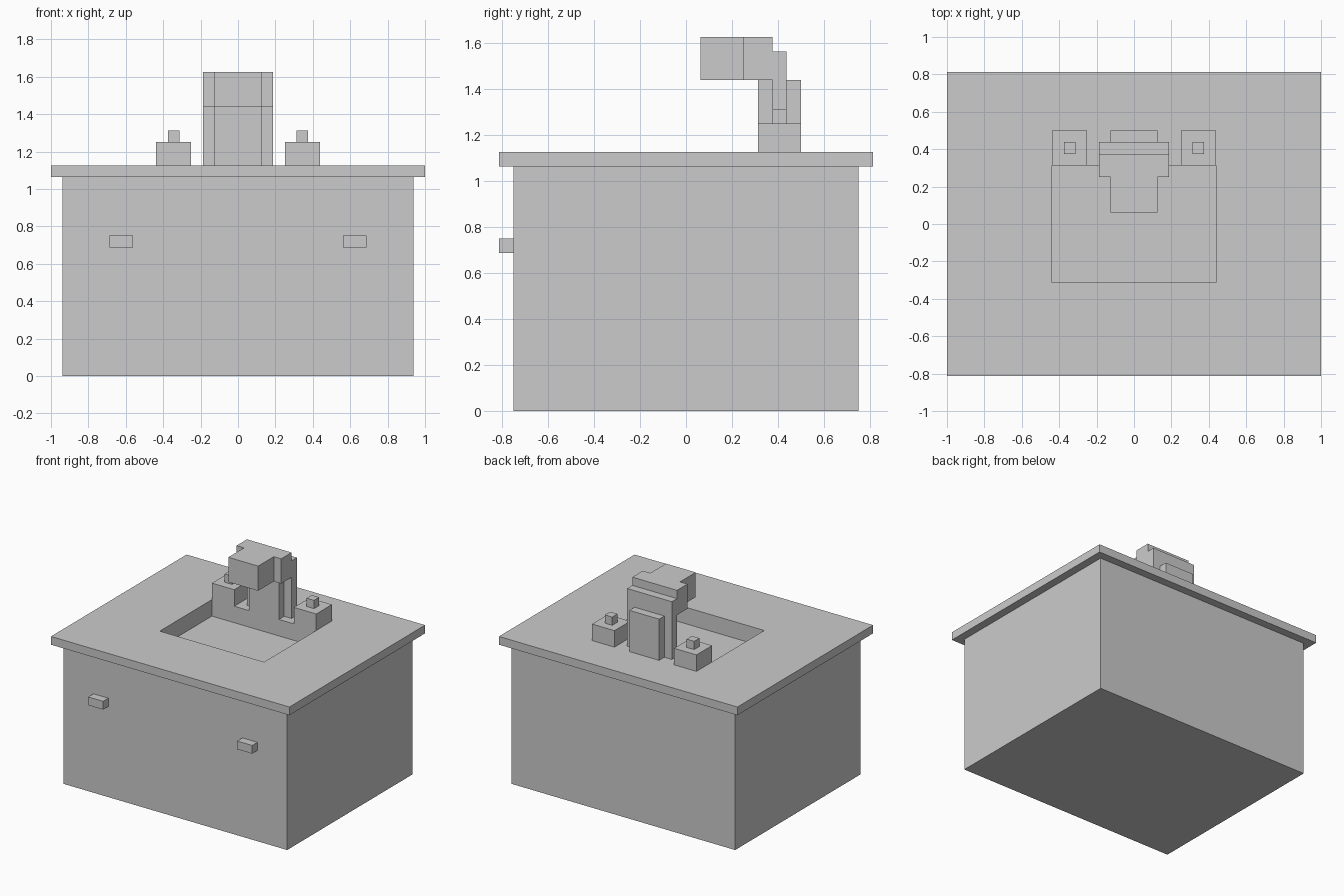
import bpy, bmesh
from mathutils import Matrix, Vector

if "Cube" in bpy.data.objects:
    bpy.data.objects.remove(bpy.data.objects["Cube"])

U = 1 / 16  # the model sits on a regular grid of sixteenths


def box(name, x, y, z):
    """Box from (min, max) ranges given in grid units."""
    lo, hi = (Vector(v) * U for v in zip(x, y, z))
    bm = bmesh.new()
    bmesh.ops.create_cube(bm, size=1, matrix=Matrix.Diagonal((*(hi - lo), 1)))
    mesh = bpy.data.meshes.new(name)
    bm.to_mesh(mesh)
    bm.free()
    obj = bpy.data.objects.new(name, mesh)
    obj.location = (lo + hi) / 2
    bpy.context.collection.objects.link(obj)
    return obj


def pair(name, x, y, z):
    """Matching boxes on the right and left."""
    box(name + "_right", x, y, z)
    box(name + "_left", (-x[1], -x[0]), y, z)


# Cabinet and overhanging countertop
cabinet = box("cabinet", (-15, 15), (-12, 12), (0, 17))
countertop = box("countertop", (-16, 16), (-13, 13), (17, 18))

# Basin recess cut through the countertop into the cabinet
cutter = box("basin_cutter", (-7, 7), (-5, 5), (16, 20))
cutter.hide_render = True
cutter.hide_set(True)
for obj in (cabinet, countertop):
    mod = obj.modifiers.new("basin", 'BOOLEAN')
    mod.operation = 'DIFFERENCE'
    mod.solver = 'EXACT'
    mod.object = cutter
    bpy.context.view_layer.objects.active = obj
    bpy.ops.object.modifier_apply(modifier=mod.name)
bpy.data.objects.remove(cutter)

# Door handles
pair("door_handle", (9, 11), (-13, -12), (11, 12))

# Taps with knobs
pair("tap_base", (4, 7), (5, 8), (18, 20))
pair("tap_knob", (5, 6), (6, 7), (20, 21))

# Faucet: column, wide spine, head and spout
box("faucet_column", (-2, 2), (5, 8), (18, 23))
box("faucet_spine", (-3, 3), (6, 7), (18, 25))
box("faucet_head", (-3, 3), (4, 6), (23, 26))
box("faucet_spout", (-2, 2), (1, 4), (23, 26))
